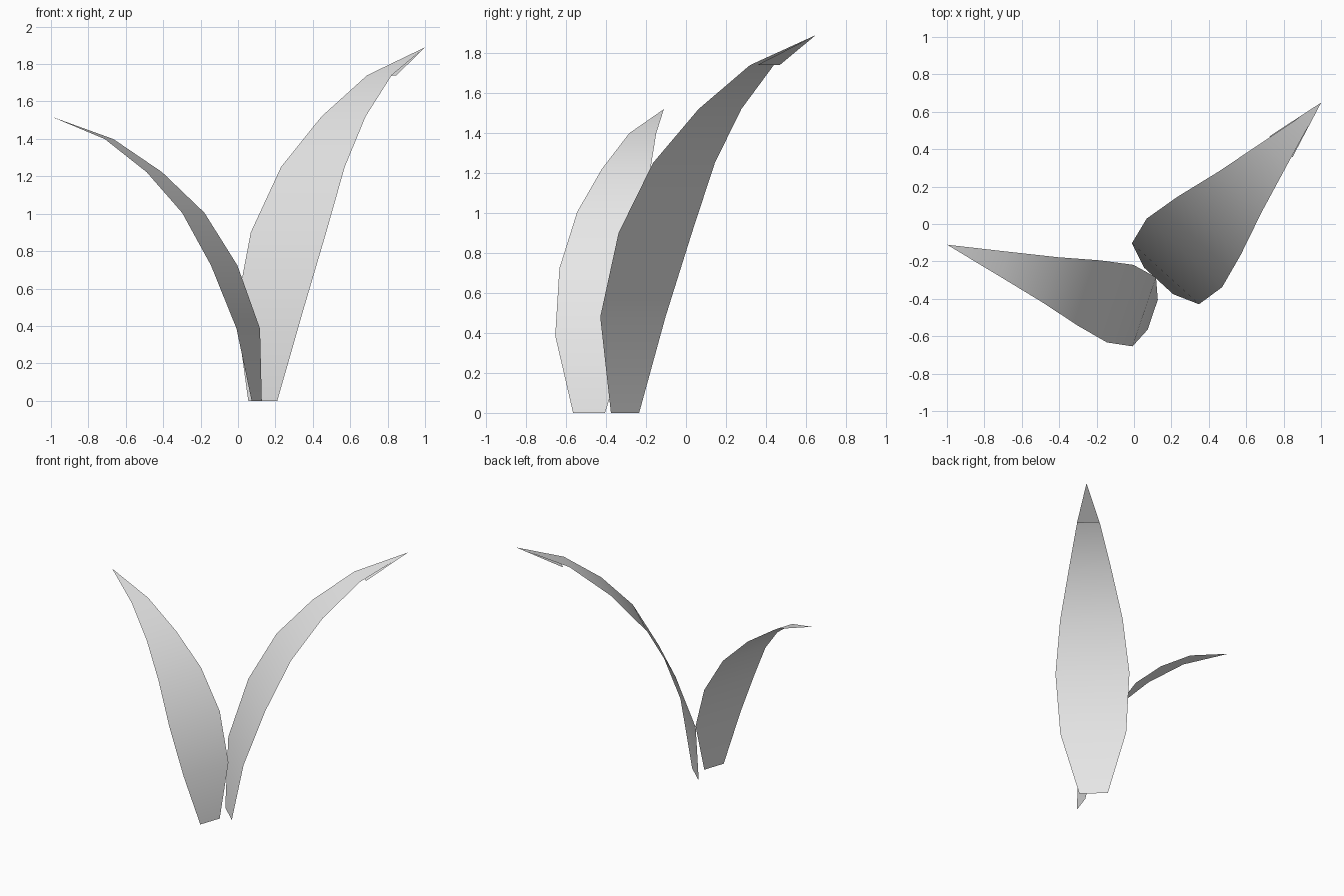
import bpy
import math
from mathutils import Vector

cube = bpy.data.objects.get("Cube")
if cube:
    bpy.data.objects.remove(cube, do_unlink=True)

# Plain pale grey for both blades
grey = bpy.data.materials.new("pale grey")
grey.use_nodes = True
colour = (0.8, 0.8, 0.8, 1)
grey.diffuse_color = colour
grey.node_tree.nodes["Principled BSDF"].inputs["Base Color"].default_value = colour

# Arching blade profile: outward reach, height, width
PROFILE = [
    (0, 0, 0.21), (0.053, 0.48, 0.485), (0.204, 0.9, 0.545),
    (0.398, 1.25, 0.46), (0.642, 1.52, 0.318), (0.926, 1.74, 0.177),
    (1.29, 1.89, 0),
]
# Short second layer folded back under the tip
TIP_FOLD = [(0.97, 1.74, 0.167), PROFILE[-1]]


def make_blade(name, profile, root, heading, reach_scale=1, size=1):
    """Sweep pairs of edge points along an arch that leans towards heading."""
    out = Vector((math.cos(heading), math.sin(heading), 0))
    side = Vector((out.y, -out.x, 0))
    verts, faces = [], []
    for reach, height, width in profile:
        centre = Vector(root) + out * reach * reach_scale
        centre.z = height * size
        half = side * width * size / 2
        verts += [centre - half, centre + half] if width else [centre]
    for i in range(0, len(verts) - 3, 2):
        faces.append((i, i + 1, i + 3, i + 2))
    last = len(verts) - 1
    faces.append((last - 2, last - 1, last))
    faces = [tuple(reversed(f)) for f in faces]
    mesh = bpy.data.meshes.new(name)
    mesh.from_pydata(verts, [], faces)
    mesh.materials.append(grey)
    mesh.shade_smooth()
    obj = bpy.data.objects.new(name, mesh)
    bpy.context.collection.objects.link(obj)
    return obj


# Tall blade leaning back to the left, with its folded tip
tall_root, tall_heading = (0.1325, -0.305, 0), math.radians(47.7)
make_blade("tall_leaf", PROFILE, tall_root, tall_heading)
make_blade("tall_leaf_tip_fold", TIP_FOLD, tall_root, tall_heading)

# Smaller blade leaning to the right
make_blade("short_leaf", PROFILE, (0.1, -0.485, 0), math.radians(161.2),
           reach_scale=0.9, size=0.804)
